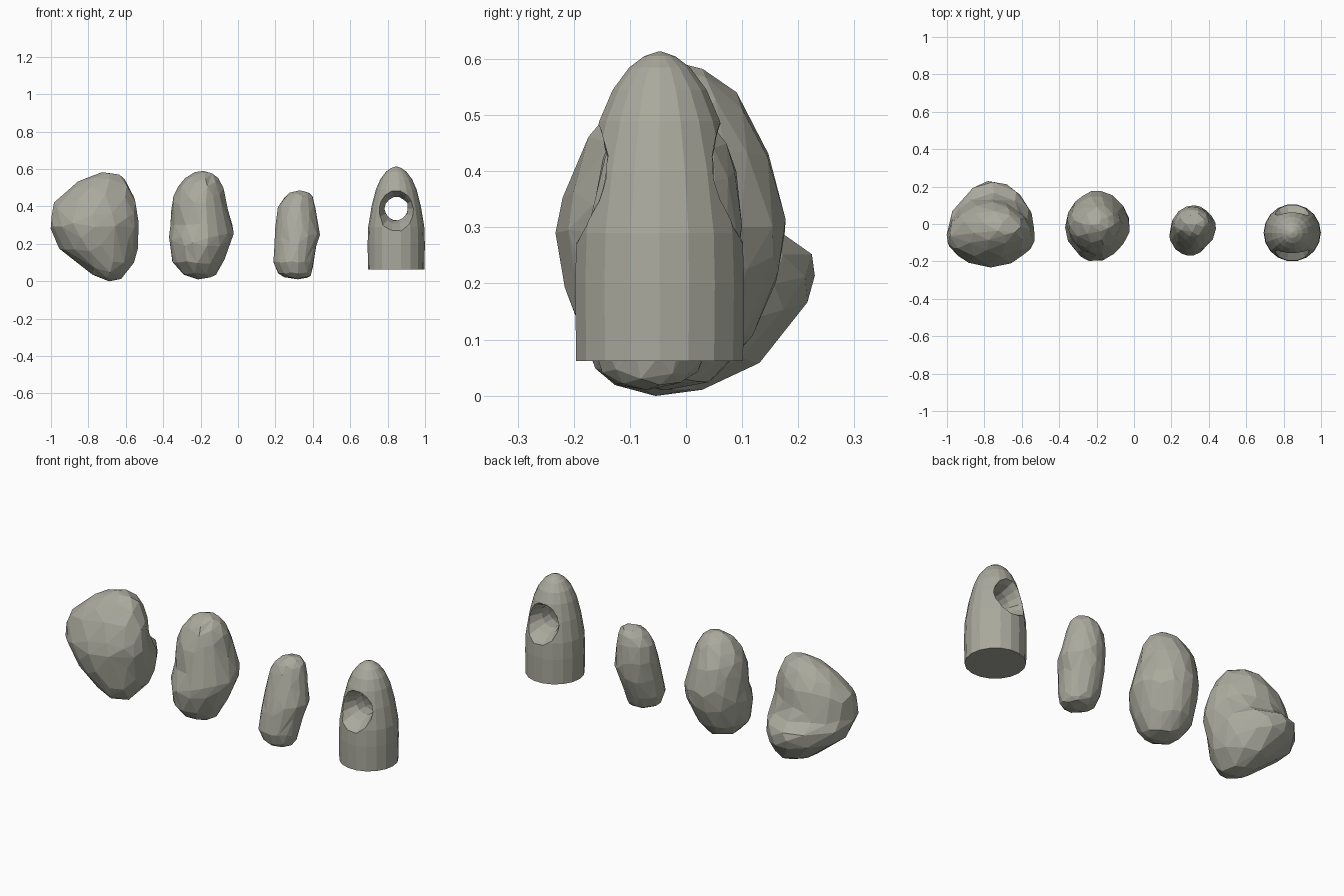
import bpy, bmesh, math, random

if "Cube" in bpy.data.objects:
    bpy.data.objects.remove(bpy.data.objects["Cube"])

random.seed(4)
stone = bpy.data.materials.new("stone")
stone.diffuse_color = (.40, .40, .34, 1)
stone.use_nodes = True
stone.node_tree.nodes["Principled BSDF"].inputs["Base Color"].default_value = stone.diffuse_color


def make_object(name, bm):
    mesh = bpy.data.meshes.new(name)
    bmesh.ops.recalc_face_normals(bm, faces=bm.faces)
    bm.to_mesh(mesh)
    bm.free()
    mesh.materials.append(stone)
    ob = bpy.data.objects.new(name, mesh)
    bpy.context.collection.objects.link(ob)
    return ob


def apply_modifier(ob, mod):
    bpy.context.view_layer.objects.active = ob
    bpy.ops.object.modifier_apply(modifier=mod.name)


def sample(rows, z):
    for a, b in zip(rows, rows[1:]):
        if z <= b[0]:
            t = max(0, (z - a[0]) / (b[0] - a[0]))
            return [p + (q - p) * t for p, q in zip(a[1:], b[1:])]
    return list(rows[-1][1:])


# Sphere fitted to rows of (z, left, right, front, back), then faceted
def rock(name, rows, mid=0.5, pinch=0.03):
    bm = bmesh.new()
    bmesh.ops.create_icosphere(bm, subdivisions=4, radius=1)
    z0, z1 = rows[0][0], rows[-1][0]
    for v in bm.verts:
        u, w, h = v.co
        z = z0 + (z1 - z0) * (h + 1) / 2
        xl, xr, yf, yb = sample(rows, z)
        cx, cy = (xl + xr) / 2, yf + (yb - yf) * mid
        r = math.hypot(u, w)
        c, s = (u / r, w / r) if r > 1e-4 else (0, 0)
        k = 1 - pinch * (2 * c * s) ** 2 + random.uniform(-0.01, 0.01)
        x = cx + k * (c * (xr - cx) if c > 0 else -c * (xl - cx))
        y = cy + k * (s * (yb - cy) if s > 0 else -s * (yf - cy))
        v.co = (x, y, z)
    ob = make_object(name, bm)
    dec = ob.modifiers.new("facets", 'DECIMATE')
    dec.ratio = 0.15
    apply_modifier(ob, dec)
    return ob


# Lathe of (radius, position) rings around z, or around y when sideways
def lathe(name, profile, sides, centre, sideways=False, jitter=0):
    bm = bmesh.new()
    rings = []
    for r, h in profile:
        ring = []
        for i in range(sides):
            a = 2 * math.pi * i / sides
            q = r * (1 + random.uniform(-jitter, jitter))
            p = (q * math.cos(a), h, q * math.sin(a)) if sideways else (q * math.cos(a), q * math.sin(a), h)
            ring.append(bm.verts.new([p[j] + centre[j] for j in range(3)]))
        rings.append(ring)
    for lo, hi in zip(rings, rings[1:]):
        for i in range(sides):
            j = (i + 1) % sides
            bm.faces.new((lo[i], lo[j], hi[j], hi[i]))
    bm.faces.new(rings[0][::-1])
    bm.faces.new(rings[-1])
    return make_object(name, bm)


# Broad rock with a ledge low on its back
rock("broad_rock", [
    (0.00, -.675, -.675, -.06, -.05), (0.01, -.72, -.63, -.11, .03),
    (0.03, -.77, -.605, -.14, .07), (0.06, -.81, -.58, -.165, .13),
    (0.10, -.86, -.555, -.185, .165), (0.17, -.955, -.54, -.208, .222),
    (0.245, -.99, -.533, -.225, .233), (0.29, -1.0, -.53, -.232, .165),
    (0.35, -1.0, -.535, -.22, .132), (0.40, -.99, -.545, -.20, .122),
    (0.45, -.955, -.555, -.18, .115), (0.50, -.90, -.575, -.145, .095),
    (0.55, -.825, -.61, -.10, .055), (0.575, -.76, -.65, -.06, .01),
    (0.583, -.715, -.715, -.03, -.03)], 0.42)

# Bean shaped rock with its belly to the front
rock("bean_rock", [
    (0.01, -.20, -.20, -.04, -.04), (0.02, -.26, -.14, -.09, .03),
    (0.04, -.30, -.115, -.13, .06), (0.10, -.35, -.08, -.18, .115),
    (0.20, -.367, -.04, -.203, .16), (0.25, -.367, -.022, -.19, .172),
    (0.30, -.36, -.03, -.17, .178), (0.40, -.355, -.06, -.155, .158),
    (0.45, -.345, -.068, -.14, .14), (0.50, -.325, -.078, -.12, .113),
    (0.55, -.285, -.105, -.085, .08), (0.58, -.235, -.14, -.04, .035),
    (0.59, -.185, -.185, 0, 0)])

# Small leaning rock
rock("leaning_rock", [
    (0.01, .32, .32, -.07, -.07), (0.02, .25, .38, -.125, -.01),
    (0.04, .215, .395, -.15, .02), (0.10, .19, .405, -.17, .045),
    (0.20, .195, .42, -.155, .085), (0.25, .198, .44, -.14, .095),
    (0.30, .20, .428, -.125, .10), (0.40, .215, .412, -.09, .09),
    (0.45, .245, .40, -.065, .075), (0.475, .28, .38, -.035, .05),
    (0.486, .33, .33, 0, 0)])

# Domed pillar with a flared hole from front to back
pillar = lathe("pierced_pillar", [
    (.151, .062), (.153, .20), (.150, .29), (.132, .40), (.109, .49),
    (.085, .545), (.055, .585), (.028, .605), (.004, .613)], 18, (.846, -.047, 0))
cutter = lathe("hole_cutter", [
    (.15, -.2), (.11, -.13), (.082, -.08), (.064, -.03),
    (.064, .03), (.082, .08), (.11, .13), (.15, .2)], 14, (.846, -.047, .388), True, 0.05)
cutter.hide_render = True
cut = pillar.modifiers.new("hole", 'BOOLEAN')
cut.operation = 'DIFFERENCE'
cut.solver = 'EXACT'
cut.object = cutter
apply_modifier(pillar, cut)
bpy.data.objects.remove(cutter, do_unlink=True)
